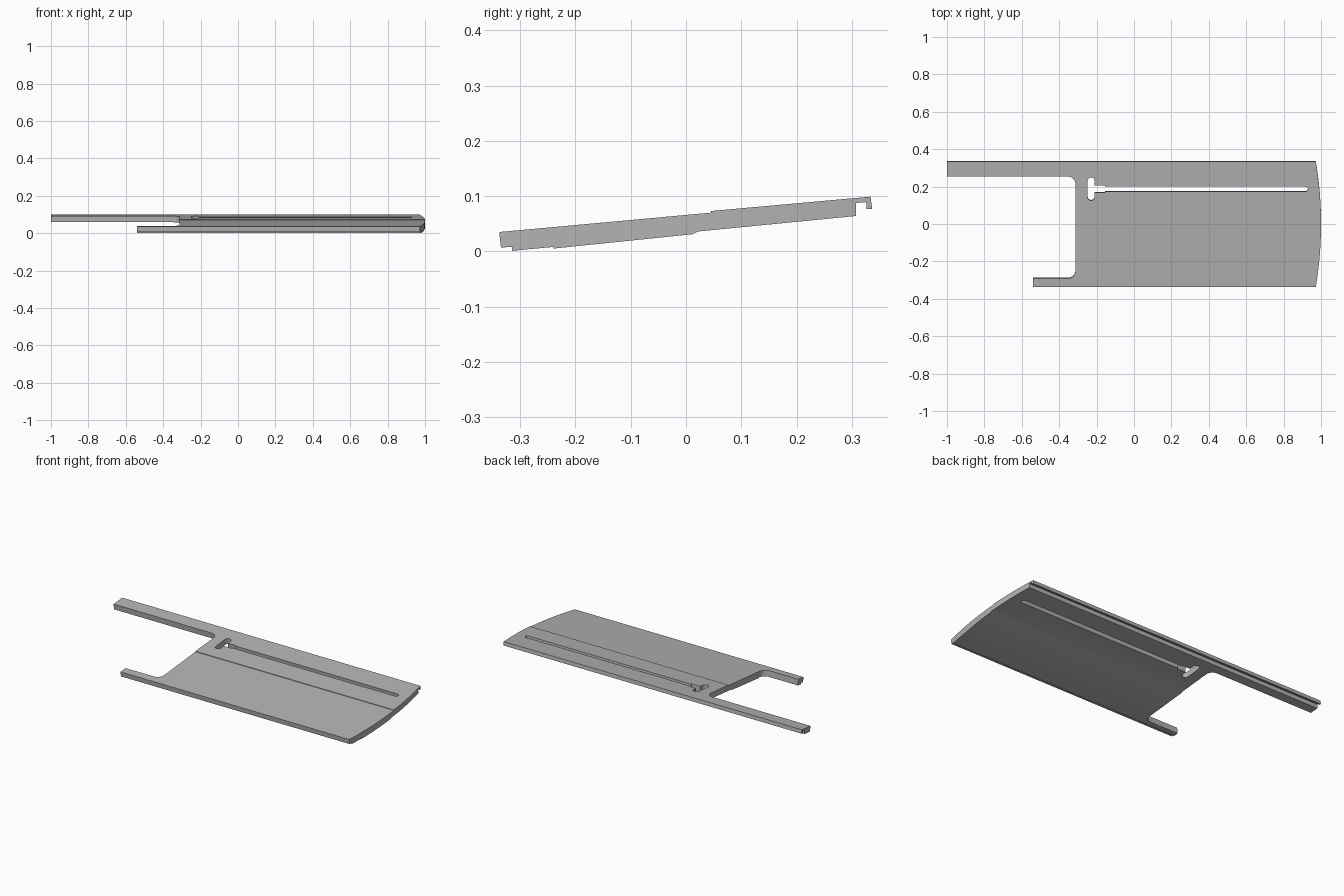
import bpy, bmesh, math
from mathutils import Matrix, Vector

if "Cube" in bpy.data.objects:
    bpy.data.objects.remove(bpy.data.objects["Cube"], do_unlink=True)

TILT = math.atan(0.095)

grey = bpy.data.materials.new("matte grey")
grey.use_nodes = True
grey.diffuse_color = (0.45, 0.45, 0.45, 1)
grey.node_tree.nodes["Principled BSDF"].inputs["Base Color"].default_value = (0.45, 0.45, 0.45, 1)


def prism(name, points, offset):
    """Extrude a closed loop of 3D points along an offset."""
    bm = bmesh.new()
    face = bm.faces.new([bm.verts.new(p) for p in points])
    ext = bmesh.ops.extrude_face_region(bm, geom=[face])
    moved = [v for v in ext["geom"] if isinstance(v, bmesh.types.BMVert)]
    bmesh.ops.translate(bm, verts=moved, vec=Vector(offset))
    bmesh.ops.recalc_face_normals(bm, faces=bm.faces)
    mesh = bpy.data.meshes.new(name)
    bm.to_mesh(mesh)
    bm.free()
    mesh.materials.append(grey)
    obj = bpy.data.objects.new(name, mesh)
    bpy.context.collection.objects.link(obj)
    return obj


def arc(cx, cy, r, start, end, steps=8):
    angles = [math.radians(start + (end - start) * i / steps) for i in range(steps + 1)]
    return [(cx + r * math.cos(a), cy + r * math.sin(a)) for a in angles]


def plan_cutter(name, outline):
    """Tall prism whose walls stand square to the tilted panel."""
    obj = prism(name, [(x, y, -0.3) for x, y in outline], (0, 0, 0.6))
    obj.data.transform(Matrix.Translation((0, 0, 0.05)) @ Matrix.Rotation(TILT, 4, "X"))
    obj.hide_render = True
    return obj


def cut(target, cutter, operation):
    mod = target.modifiers.new(operation.title(), "BOOLEAN")
    mod.object, mod.operation, mod.solver = cutter, operation, "EXACT"
    bpy.context.view_layer.objects.active = target
    bpy.ops.object.modifier_apply(modifier=mod.name)
    bpy.data.objects.remove(cutter, do_unlink=True)


def capsule(x0, x1, y0, y1):
    """Slot outline with round ends along its longer direction."""
    if x1 - x0 > y1 - y0:
        r, m = (y1 - y0) / 2, (y0 + y1) / 2
        return arc(x1 - r, m, r, -90, 90) + arc(x0 + r, m, r, 90, 270)
    r, m = (x1 - x0) / 2, (x0 + x1) / 2
    return arc(m, y1 - r, r, 0, 180) + arc(m, y0 + r, r, 180, 360)


# Panel section with the centre step, front lip and rear hooked channel
section = [(-0.338, 0.035), (-0.335, 0.007), (-0.315, 0.008), (-0.315, 0.001),
           (-0.24, 0.008), (-0.24, 0.005), (0.012, 0.031), (0.022, 0.036),
           (0.308, 0.064), (0.308, 0.0875), (0.326, 0.089), (0.327, 0.0765),
           (0.337, 0.077), (0.334, 0.099), (0.045, 0.073), (0.045, 0.070)]
panel = prism("panel", [(-1, y, z) for y, z in section], (2, 0, 0))

# Plan outline: bowed end, two arms and rounded inner corners
bow = [(1 - 0.028 * (y / 0.338) ** 2, y) for y in [-0.36 + 0.03 * i for i in range(25)]]
outline = (bow + [(-1.1, 0.36), (-1.1, 0.256)]
           + arc(-0.353, 0.216, 0.04, 90, 0)
           + arc(-0.353, -0.25, 0.04, 0, -90)
           + [(-0.54, -0.29), (-0.54, -0.36)])
cut(panel, plan_cutter("outline_cutter", outline), "INTERSECT")

# Long guide slot with a wider throat and a cross slot
for name, box in (("guide_cutter", (-0.23, 0.93, 0.176, 0.202)),
                  ("cross_cutter", (-0.248, -0.211, 0.128, 0.252))):
    cut(panel, plan_cutter(name, capsule(*box)), "DIFFERENCE")
throat = [(-0.23, 0.171), (-0.155, 0.171), (-0.155, 0.208), (-0.23, 0.208)]
cut(panel, plan_cutter("throat_cutter", throat), "DIFFERENCE")

panel.select_set(True)
bpy.context.view_layer.objects.active = panel
bpy.ops.object.shade_smooth_by_angle(angle=math.radians(25))
